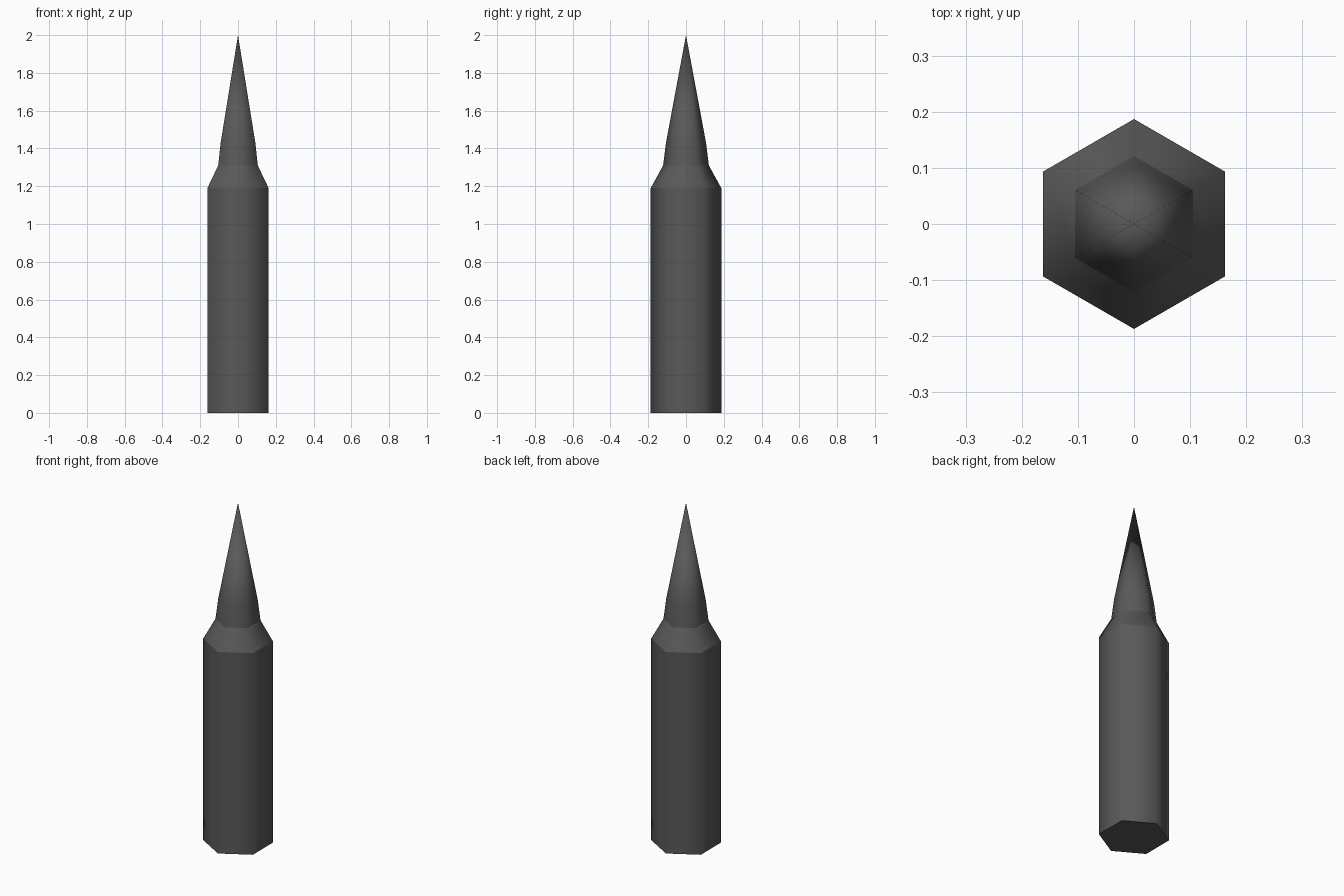
import bpy, bmesh, math

cube = bpy.data.objects.get("Cube")
if cube:
    bpy.data.objects.remove(cube, do_unlink=True)

SIDES = 6

# Single dark grey finish
grey = bpy.data.materials.new("dark_grey")
grey.use_nodes = True
colour = (0.1, 0.1, 0.1, 1)
grey.diffuse_color = colour
grey.node_tree.nodes["Principled BSDF"].inputs["Base Color"].default_value = colour


def turned_part(name, profile, sharp_rings=(), cap_bottom=False):
    """Spin (radius, height) points into a six-sided part; radius 0 makes a tip."""
    bm = bmesh.new()
    rings = []
    for r, z in profile:
        count = SIDES if r else 1
        angles = [math.pi / 2 + math.tau * i / SIDES for i in range(count)]
        rings.append([bm.verts.new((r * math.cos(a), r * math.sin(a), z)) for a in angles])
    for low, high in zip(rings, rings[1:]):
        for i in range(SIDES):
            j = (i + 1) % SIDES
            top = [high[j], high[i]] if len(high) > 1 else high
            bm.faces.new([low[i], low[j]] + top).smooth = True
    if cap_bottom:
        bm.faces.new(rings[0][::-1])
    # Keep the chosen rings crisp while the sides shade round
    for k in sharp_rings:
        for i in range(SIDES):
            bm.edges.get((rings[k][i], rings[k][(i + 1) % SIDES])).smooth = False
    mesh = bpy.data.meshes.new(name)
    bm.to_mesh(mesh)
    bm.free()
    mesh.materials.append(grey)
    obj = bpy.data.objects.new(name, mesh)
    bpy.context.collection.objects.link(obj)
    return obj


# Straight body with tapered shoulder
turned_part("case", [(0.187, 0), (0.187, 1.19), (0.121, 1.31)],
            sharp_rings=(0, 1), cap_bottom=True)

# Pointed tip seated on the shoulder
turned_part("pointed_tip", [(0.121, 1.31), (0.106, 1.43), (0, 2)])
